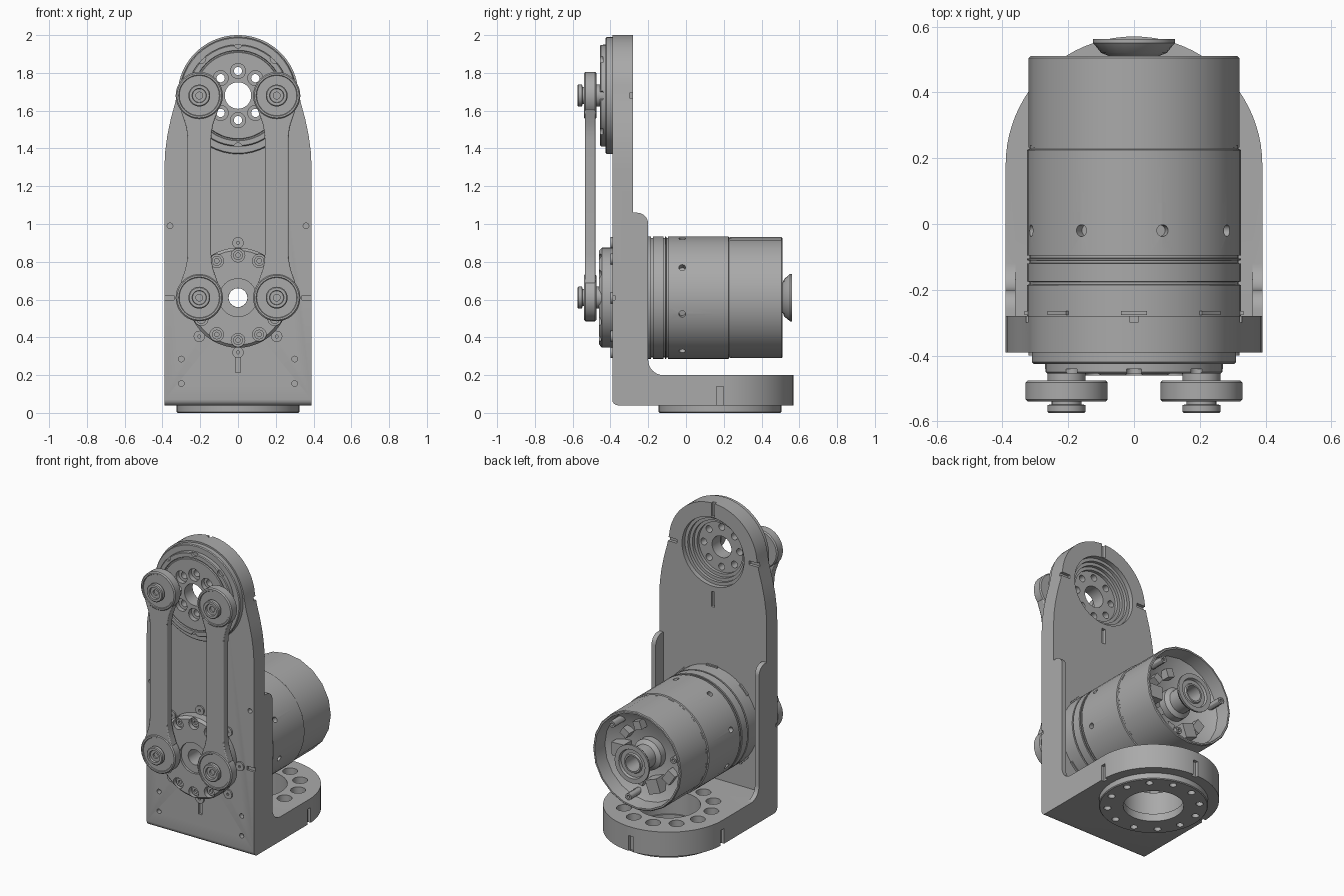
import bpy, bmesh, random
from math import sin, cos, pi, radians
from mathutils import Matrix, Vector

old = bpy.data.objects.get("Cube")
if old:
    bpy.data.objects.remove(old)

metal = bpy.data.materials.new("grey metal")
metal.use_nodes = True
GREY = (0.4, 0.4, 0.4, 1)
metal.diffuse_color = GREY
metal.node_tree.nodes["Principled BSDF"].inputs["Base Color"].default_value = GREY

AXES = {"X": lambda u, v, a: (a, u, v), "Y": lambda u, v, a: (u, a, v), "Z": lambda u, v, a: (u, v, a)}
TOP, LOW = (0, 1.68), (0, 0.61)      # joint centres (x, z)
BASE = (0, 0.18)                     # base centre (x, y)


def finish(name, bm):
    bmesh.ops.recalc_face_normals(bm, faces=bm.faces)
    mesh = bpy.data.meshes.new(name)
    bm.to_mesh(mesh)
    bm.free()
    mesh.materials.append(metal)
    obj = bpy.data.objects.new(name, mesh)
    bpy.context.collection.objects.link(obj)
    return obj


def arc(c, r, start, end, n=12):
    angles = [radians(start + (end - start) * i / n) for i in range(n + 1)]
    return [(c[0] + r * cos(t), c[1] + r * sin(t)) for t in angles]


def circle(c, r, n=20):
    return arc(c, r, 0, 360, n)[:-1]


def ring(c, r, count, start=90):
    return arc(c, r, start, start + 360, count)[:-1]


def rect(u, v, w, h):
    return [(u - w / 2, v - h / 2), (u + w / 2, v - h / 2), (u + w / 2, v + h / 2), (u - w / 2, v + h / 2)]


def prisms(name, outlines, axis, a0, a1, matrices=(Matrix(),)):
    """Extrude each outline along an axis, once for every matrix."""
    bm = bmesh.new()
    for m in matrices:
        for pts in outlines:
            lo, hi = [[bm.verts.new(m @ Vector(AXES[axis](u, v, a))) for u, v in pts] for a in (a0, a1)]
            bm.faces.new(lo)
            bm.faces.new(hi)
            for i in range(len(pts)):
                bm.faces.new((lo[i - 1], lo[i], hi[i], hi[i - 1]))
    return finish(name, bm)


def lathe(name, profile, c, axis="Y", n=48):
    """Turn a closed (radius, height) profile around an axis."""
    bm = bmesh.new()
    rows = []
    for i in range(n):
        t = 2 * pi * i / n
        rows.append([bm.verts.new(AXES[axis](c[0] + r * cos(t), c[1] + r * sin(t), a)) for r, a in profile])
    for i in range(n):
        for j in range(len(profile)):
            bm.faces.new((rows[i - 1][j - 1], rows[i - 1][j], rows[i][j], rows[i][j - 1]))
    return finish(name, bm)


def boolean(obj, cutter, op="DIFFERENCE"):
    mod = obj.modifiers.new(op, "BOOLEAN")
    mod.operation, mod.solver, mod.object = op, "EXACT", cutter
    cutter.hide_render = True
    graph = bpy.context.evaluated_depsgraph_get()
    mesh = bpy.data.meshes.new_from_object(obj.evaluated_get(graph))
    obj.modifiers.clear()
    obj.data = mesh
    bpy.data.objects.remove(cutter)


def drill(obj, points, r, axis, a0, a1):
    boolean(obj, prisms("drill", [circle(p, r) for p in points], axis, a0, a1))


def around(c, angles):
    """Rotations about a front-to-back axis through c."""
    p = Vector((c[0], 0, c[1]))
    return [Matrix.Translation(p) @ Matrix.Rotation(radians(a), 4, "Y") @ Matrix.Translation(-p) for a in angles]


# Bracket: L-shaped side profile trimmed by the front and plan outlines
side = arc((-0.36, 0.07), 0.03, 180, 270, 4) + [(0.6, 0.04), (0.6, 0.2)]
side += arc((-0.12, 0.28), 0.08, 270, 180, 8) + arc((-0.26, 1.0), 0.06, 0, 90, 8)
side += [(-0.28, 1.06), (-0.28, 2.1), (-0.39, 2.1)]
bracket = prisms("bracket", [side], "X", -0.5, 0.5)
flank = [(0.39, 1.28), (0.386, 1.38), (0.374, 1.47), (0.355, 1.56), (0.333, 1.64)]
front = [(-0.39, -0.1), (0.39, -0.1)] + flank + arc(TOP, 0.32, 6, 174, 40) + [(-x, z) for x, z in reversed(flank)]
boolean(bracket, prisms("front_trim", [front], "Y", -1, 1), "INTERSECT")
plan = [(-0.39, -0.5), (0.39, -0.5)] + arc(BASE, 0.39, 0, 180, 40)
boolean(bracket, prisms("plan_trim", [plan], "Z", -1, 3), "INTERSECT")
boolean(bracket, prisms("rib_pocket", [rect(0, 0.7, 0.72, 1.0)], "Y", -0.28, 0))
boolean(bracket, prisms("top_bore", [circle(TOP, 0.225, 48)], "Y", -0.5, 0))
boolean(bracket, prisms("motor_bore", [circle(LOW, 0.24, 48)], "Y", -0.5, 0))
boolean(bracket, prisms("base_bore", [circle(BASE, 0.19, 48)], "Z", 0, 0.3))
drill(bracket, ring(BASE, 0.27, 12, 15), 0.045, "Z", 0, 0.3)
screw_holes = [(s * x, z) for s in (-1, 1) for x, z in ((0.3, 0.285), (0.3, 0.155), (0.36, 0.99))]
drill(bracket, screw_holes, 0.015, "Y", -0.45, -0.36)
# Alignment slots on the front, back and base
slots = [rect(0, 0.26, 0.025, 0.09), rect(-0.37, 0.61, 0.06, 0.025), rect(0.37, 0.61, 0.06, 0.025)]
boolean(bracket, prisms("front_slots", slots, "Y", -0.45, -0.375))
slots = [rect(0, 1.96, 0.025, 0.1), rect(0, 1.37, 0.025, 0.1), rect(-0.3, 1.68, 0.08, 0.025), rect(0.3, 1.68, 0.08, 0.025)]
boolean(bracket, prisms("back_slots", slots, "Y", -0.3, -0.2))
slots = [rect(0.39, 0.18, 0.04, 0.035), rect(-0.39, 0.18, 0.04, 0.035), rect(0, 0.57, 0.035, 0.04)]
boolean(bracket, prisms("base_slots", slots, "Z", 0, 0.14))

# Mounting ring under the base
base_ring = lathe("base_ring", [(0.18, 0.05), (0.18, 0), (0.32, 0), (0.325, 0.005), (0.325, 0.05)], BASE, "Z")
drill(base_ring, ring(BASE, 0.275, 12, 15), 0.022, "Z", -0.1, 0.1)

# Upper joint: stepped bearing disc
upper = [(0.07, -0.455), (0.228, -0.455), (0.231, -0.448), (0.237, -0.448), (0.24, -0.455), (0.265, -0.455),
         (0.27, -0.45), (0.27, -0.425), (0.305, -0.425), (0.31, -0.42), (0.31, -0.388), (0.225, -0.388),
         (0.225, -0.31), (0.205, -0.31), (0.205, -0.33), (0.185, -0.33), (0.185, -0.35), (0.165, -0.35), (0.165, -0.37), (0.07, -0.37)]
upper_disc = lathe("upper_joint_disc", upper, TOP)
drill(upper_disc, ring(TOP, 0.13, 8), 0.04, "Y", -0.5, -0.425)
drill(upper_disc, ring(TOP, 0.13, 8), 0.022, "Y", -0.5, -0.2)
drill(upper_disc, ring(TOP, 0.275, 8), 0.024, "Y", -0.5, -0.44)

# Lower joint: output disc with bolt pockets and edge screws
lower = [(0.05, -0.445), (0.1, -0.445), (0.1, -0.46), (0.25, -0.46), (0.265, -0.445), (0.265, -0.388), (0.05, -0.388)]
lower_disc = lathe("lower_joint_disc", lower, LOW)
drill(lower_disc, ring(LOW, 0.225, 12), 0.036, "Y", -0.5, -0.43)
bolt = [(0.012, -0.435), (0.012, -0.442), (0.026, -0.442), (0.026, -0.42), (0.012, -0.42)]
bolts = [lathe("joint_bolt", bolt, p, n=16) for p in ring(LOW, 0.225, 12)]
clamps = [lathe("edge_screw", [(0.008, -0.39), (0.008, -0.4), (0.03, -0.4), (0.03, -0.38), (0.008, -0.38)], p, n=16)
          for p in ring(LOW, 0.29, 8)]

# Motor: front housing with grooves, radial holes and a through bore
housing = [(0.05, -0.39), (0.235, -0.39), (0.235, -0.285), (0.325, -0.285)]
for y in (-0.18, -0.115, -0.1):
    housing += [(0.325, y - 0.005), (0.317, y - 0.004), (0.317, y + 0.004), (0.325, y + 0.005)]
housing += [(0.325, 0.225), (0.318, 0.228), (0.318, 0.24), (0.05, 0.24)]
motor = lathe("motor_housing", housing, LOW)
boolean(motor, prisms("radial_drill", [circle((0, -0.02), 0.018, 14)], "Z", 0.9, 1.0,
                      around(LOW, [15.5 + 45 * i for i in range(8)])))
notches = prisms("housing_clips", [rect(0, -0.27, 0.08, 0.012)], "Z", 0.92, 0.942, around(LOW, range(0, 360, 45)))

# Motor rear shell with an open bowl, hub and internal parts
shell = [(0.32, 0.232), (0.32, 0.505), (0.315, 0.51), (0.305, 0.51), (0.295, 0.42), (0.2, 0.36), (0.05, 0.35), (0.05, 0.232)]
rear_shell = lathe("motor_rear_shell", shell, LOW, n=20)
hub = [(0.05, 0.34), (0.1, 0.34), (0.1, 0.4), (0.075, 0.42), (0.075, 0.51), (0.1, 0.52), (0.12, 0.545), (0.125, 0.55),
       (0.125, 0.562), (0.095, 0.562), (0.09, 0.545), (0.065, 0.545), (0.06, 0.555), (0.05, 0.555)]
rear_hub = lathe("motor_hub", hub, LOW, n=24)
random.seed(4)
for a in range(20, 240, 36):
    w, h = random.uniform(0.04, 0.09), random.uniform(0.05, 0.1)
    prisms("circuit_block", [rect(0, 0.8, w, h)], "Y", 0.34, random.uniform(0.39, 0.45), around(LOW, [a]))
posts = [lathe("rear_post", [(0.01, 0.36), (0.022, 0.36), (0.022, 0.5), (0.01, 0.5)], p, n=12) for p in ring(LOW, 0.265, 3, 45)]

# Two parallel links with bearing ends and hex pins
for x, label in ((0.205, "left"), (-0.205, "right")):
    half = [(0.1, 0.685), (0.088, 0.72), (0.074, 0.76), (0.066, 0.8), (0.063, 0.84)]
    edge = half + [(w, 2.29 - z) for w, z in reversed(half)]
    bar = [(x + w, z) for w, z in edge] + [(x - w, z) for w, z in reversed(edge)]
    bar_obj = prisms(label + "_link_bar", [bar], "Y", -0.535, -0.48)
    bevel = bar_obj.modifiers.new("edge", "BEVEL")
    bevel.width, bevel.segments, bevel.limit_method = 0.006, 2, "ANGLE"
    for _, z in (LOW, TOP):
        eye = [(0.04, -0.535), (0.106, -0.535), (0.109, -0.54), (0.118, -0.54), (0.125, -0.533),
               (0.125, -0.482), (0.118, -0.475), (0.04, -0.475)]
        lathe(label + "_link_eye", eye, (x, z))
        pin = [(0.036, -0.562), (0.038, -0.575), (0.053, -0.575), (0.058, -0.57), (0.058, -0.55), (0.045, -0.548),
               (0.045, -0.478), (0.058, -0.476), (0.058, -0.44), (0.018, -0.44), (0.018, -0.562)]
        lathe(label + "_link_pin", pin, (x, z), n=32)
        prisms(label + "_pin_core", [circle((x, z), 0.022, 6)], "Y", -0.55, -0.45)

# Smooth shading with sharp edges kept
bpy.ops.object.select_all(action="DESELECT")
for obj in bpy.context.collection.objects:
    if obj.type == "MESH" and metal.name in obj.data.materials:
        obj.select_set(True)
        bpy.context.view_layer.objects.active = obj
bpy.ops.object.shade_smooth_by_angle(angle=radians(30))
